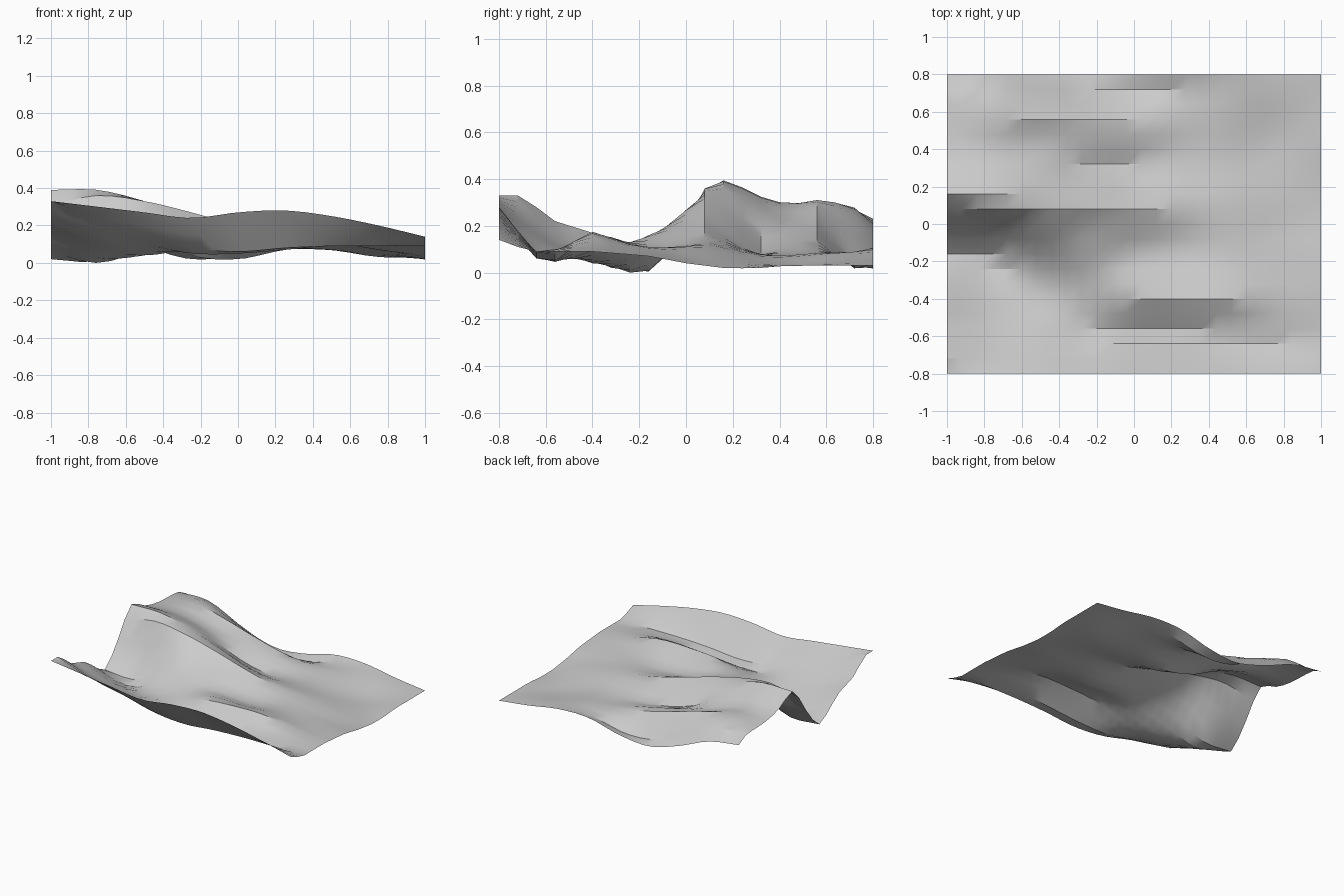
import bpy
import bmesh

if "Cube" in bpy.data.objects:
    bpy.data.objects.remove(bpy.data.objects["Cube"], do_unlink=True)

WIDTH, DEPTH, CELL = 2.0, 1.6, 0.08

# Ridge and valley profiles running left to right: y position, heights in hundredths
PROFILES = [
    (-.80, [34, 31, 28, 25, 28, 29, 26, 21, 15]),
    (-.72, [34, 26, 21, 16, 17, 19, 17, 15, 12]),
    (-.64, [29, 20, 15, 9, 7, 9, 10, 10, 10]),
    (-.56, [23, 15, 11, 6, 6, 8, 10, 11, 10]),
    (-.40, [18, 8, 5, 9, 16, 18, 18, 13, 10]),
    (-.28, [10, 2, 6, 12, 15, 14, 14, 11, 9]),
    (-.16, [3, 2, 13, 17, 12, 10, 12, 10, 8]),
    (0, [20, 20, 28, 23, 18, 13, 12, 8, 5]),
    (.08, [32, 37, 34, 28, 21, 15, 12, 8, 4]),
    (.16, [40, 40, 34, 26, 17, 13, 11, 7, 3]),
    (.32, [33, 33, 27, 15, 9, 9, 8, 5, 3]),
    (.44, [30, 30, 23, 18, 13, 9, 8, 4, 4]),
    (.56, [29, 32, 27, 20, 14, 10, 9, 5, 4]),
    (.72, [28, 28, 17, 5, 3, 8, 10, 7, 4]),
    (.80, [24, 20, 10, 3, 5, 11, 11, 7, 4]),
]
ROWS = [row[0] for row in PROFILES]
STATIONS = [-1 + i / 4 for i in range(9)]


def spline(knots, values, t):
    """Smooth curve through the values, with uneven knots allowed."""
    last = len(knots) - 1
    i = 0
    while i < last - 1 and t > knots[i + 1]:
        i += 1

    def tangent(k):
        a, b = max(k - 1, 0), min(k + 1, last)
        return (values[b] - values[a]) / (knots[b] - knots[a])

    span = knots[i + 1] - knots[i]
    u = (t - knots[i]) / span
    blend = u * u * (3 - 2 * u)
    return (values[i] * (1 - blend) + values[i + 1] * blend
            + span * tangent(i) * u * (1 - u) ** 2
            - span * tangent(i + 1) * u * u * (1 - u))


def height(x, y):
    across = [spline(STATIONS, heights, x) for _, heights in PROFILES]
    return spline(ROWS, across, y) / 100


# Terrain sheet: a regular grid lifted to the blended profiles
columns, rows = round(WIDTH / CELL), round(DEPTH / CELL)
bm = bmesh.new()
grid = []
for j in range(rows + 1):
    y = j * CELL - DEPTH / 2
    xs = [i * CELL - WIDTH / 2 for i in range(columns + 1)]
    grid.append([bm.verts.new((x, y, height(x, y))) for x in xs])
for j in range(rows):
    for i in range(columns):
        a, b = grid[j][i], grid[j][i + 1]
        c, d = grid[j + 1][i + 1], grid[j + 1][i]
        bm.faces.new((a, b, c))
        bm.faces.new((a, c, d))

# Rest the lowest point on the ground
lowest = min(v.co.z for v in bm.verts)
for v in bm.verts:
    v.co.z -= lowest

mesh = bpy.data.meshes.new("terrain")
bm.to_mesh(mesh)
bm.free()
terrain = bpy.data.objects.new("terrain", mesh)
bpy.context.collection.objects.link(terrain)

# Plain grey ground colour
grey = bpy.data.materials.new("light_grey")
grey.use_nodes = True
colour = (.6, .6, .6, 1)
grey.diffuse_color = colour
grey.node_tree.nodes["Principled BSDF"].inputs["Base Color"].default_value = colour
mesh.materials.append(grey)

# Smooth slopes with sharp creases
bpy.context.view_layer.objects.active = terrain
terrain.select_set(True)
bpy.ops.object.shade_smooth_by_angle(angle=.52)
